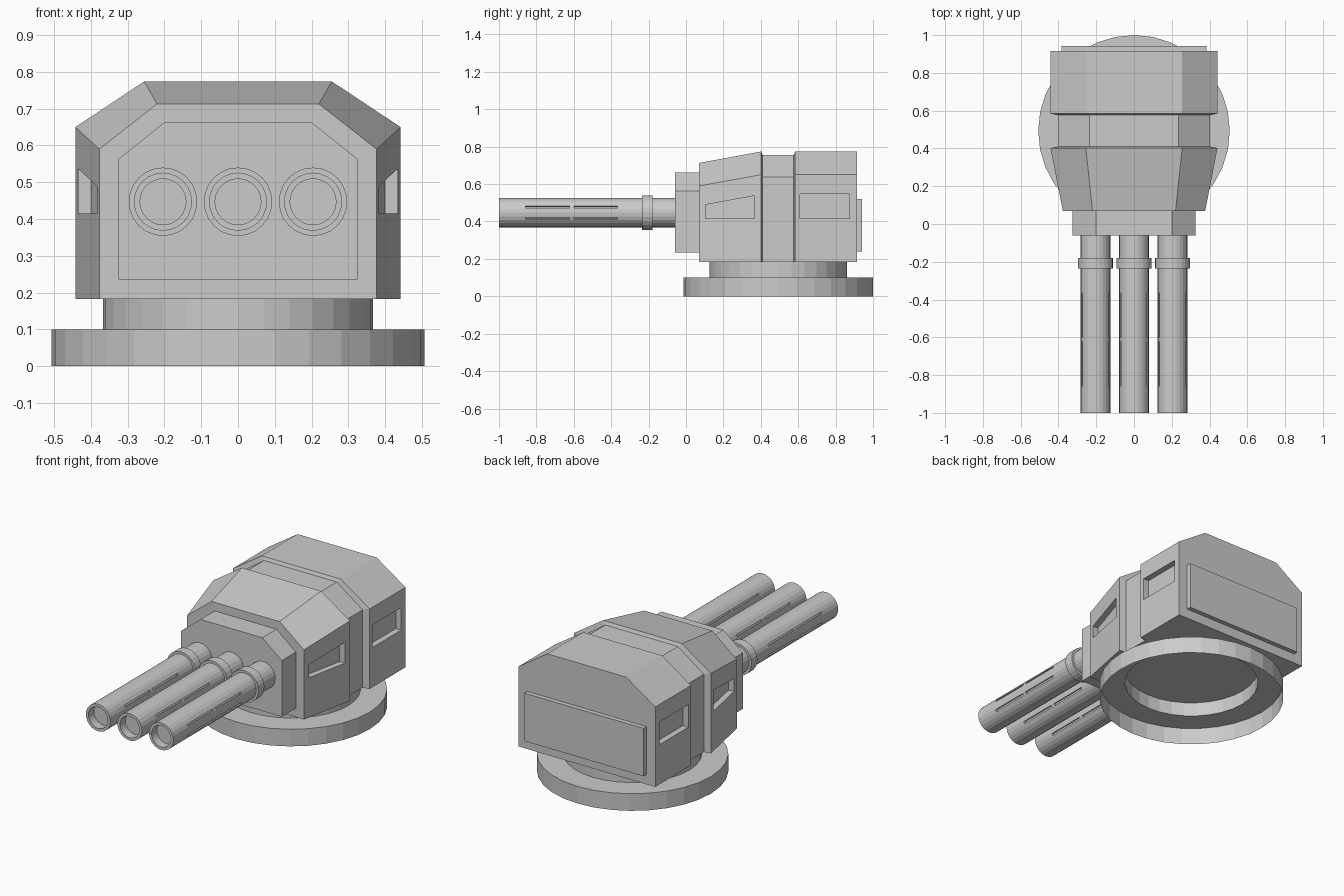
import bpy, bmesh, math
from mathutils import Vector, Matrix

if "Cube" in bpy.data.objects:
    bpy.data.objects.remove(bpy.data.objects["Cube"])


def make(name, bm):
    bmesh.ops.recalc_face_normals(bm, faces=bm.faces)
    me = bpy.data.meshes.new(name)
    bm.to_mesh(me)
    bm.free()
    ob = bpy.data.objects.new(name, me)
    bpy.context.collection.objects.link(ob)
    return ob


def loft(bm, rings):
    """Skin closed rings of equal length and cap both ends."""
    vs = [[bm.verts.new(p) for p in r] for r in rings]
    n = len(vs[0])
    for a, b in zip(vs, vs[1:]):
        for i in range(n):
            j = (i + 1) % n
            bm.faces.new((a[i], a[j], b[j], b[i]))
    bm.faces.new(vs[0])
    bm.faces.new(vs[-1])


def lathe(name, points, axis, centre, steps):
    bm = bmesh.new()
    vs = [bm.verts.new(p) for p in points]
    es = [bm.edges.new(e) for e in zip(vs, vs[1:])]
    bmesh.ops.spin(bm, geom=vs + es, cent=centre, axis=axis,
                   angle=math.tau, steps=steps, use_duplicate=False)
    bmesh.ops.remove_doubles(bm, verts=bm.verts, dist=1e-4)
    return make(name, bm)


def carve(ob, cutter):
    """Subtract the cutter, bake the result and drop the cutter."""
    cutter.hide_render = True
    mod = ob.modifiers.new("cut", 'BOOLEAN')
    mod.operation = 'DIFFERENCE'
    mod.solver = 'EXACT'
    mod.object = cutter
    bpy.context.view_layer.update()
    dg = bpy.context.evaluated_depsgraph_get()
    me = bpy.data.meshes.new_from_object(ob.evaluated_get(dg))
    ob.modifiers.clear()
    ob.data = me
    bpy.data.objects.remove(cutter)


def section(y, w, t, low, shoulder, top):
    """Chamfered housing outline at depth y."""
    return [(-w, y, low), (w, y, low), (w, y, shoulder),
            (t, y, top), (-t, y, top), (-w, y, shoulder)]


# stepped turntable, open underneath
lathe("turntable", [(0.507, 0.493, 0), (0.507, 0.493, 0.10),
                    (0.367, 0.493, 0.10), (0.367, 0.493, 0.183)],
      (0, 0, 1), (0, 0.493, 0), 32)

# housing: tapered front, recessed waist, rear block
full = (0.442, 0.255, 0.183, 0.65, 0.774)
waist = (0.402, 0.235, 0.183, 0.637, 0.755)
bm = bmesh.new()
loft(bm, [section(0.07, 0.377, 0.22, 0.183, 0.59, 0.713),
          section(0.402, *full), section(0.410, *waist),
          section(0.576, *waist), section(0.584, *full),
          section(0.915, *full)])
housing = make("housing", bm)

# side window recesses
front_window = [(0.105, 0.415), (0.365, 0.415), (0.365, 0.537), (0.105, 0.49)]
rear_window = [(0.61, 0.415), (0.875, 0.415), (0.875, 0.547), (0.61, 0.547)]
bm = bmesh.new()
for side in (-1, 1):
    for shape in (front_window, rear_window):
        floor = [(side * (min(0.442, 0.377 + (y - 0.07) * 0.196) - 0.035), y, z)
                 for y, z in shape]
        loft(bm, [floor, [(side * 0.6, y, z) for y, z in shape]])
carve(housing, make("window_cutter", bm))

# gun mantlet
bm = bmesh.new()
loft(bm, [section(y, 0.325, 0.20, 0.235, 0.563, 0.663) for y in (-0.06, 0.08)])
make("mantlet", bm)

# rear panel
bm = bmesh.new()
bmesh.ops.create_cube(bm, size=1, matrix=Matrix.Translation((0, 0.923, 0.38))
                      @ Matrix.Diagonal((0.77, 0.038, 0.28, 1)))
make("rear_panel", bm)

# barrel with collar and blind bore
Z = 0.447
profile = [(0, -0.95), (0.0625, -0.95), (0.0625, -1), (0.079, -1),
           (0.079, -0.235), (0.093, -0.235), (0.093, -0.18),
           (0.079, -0.18), (0.079, -0.05), (0, -0.05)]
barrel = lathe("barrel_middle", [(r, y, Z) for r, y in profile],
               (0, 1, 0), (0, 0, Z), 24)

# vent slots along both flanks of the barrel
bm = bmesh.new()
for deg in (-23, 23, 157, 203):
    for y in (-0.74, -0.4825):
        bmesh.ops.create_cube(bm, size=1, matrix=Matrix.Translation((0, y, Z))
                              @ Matrix.Rotation(math.radians(deg), 4, 'Y')
                              @ Matrix.Translation((0.085, 0, 0))
                              @ Matrix.Diagonal((0.036, 0.235, 0.012, 1)))
carve(barrel, make("slot_cutter", bm))

for name, x in (("barrel_left", -0.204), ("barrel_right", 0.204)):
    ob = bpy.data.objects.new(name, barrel.data)
    ob.location.x = x
    bpy.context.collection.objects.link(ob)
